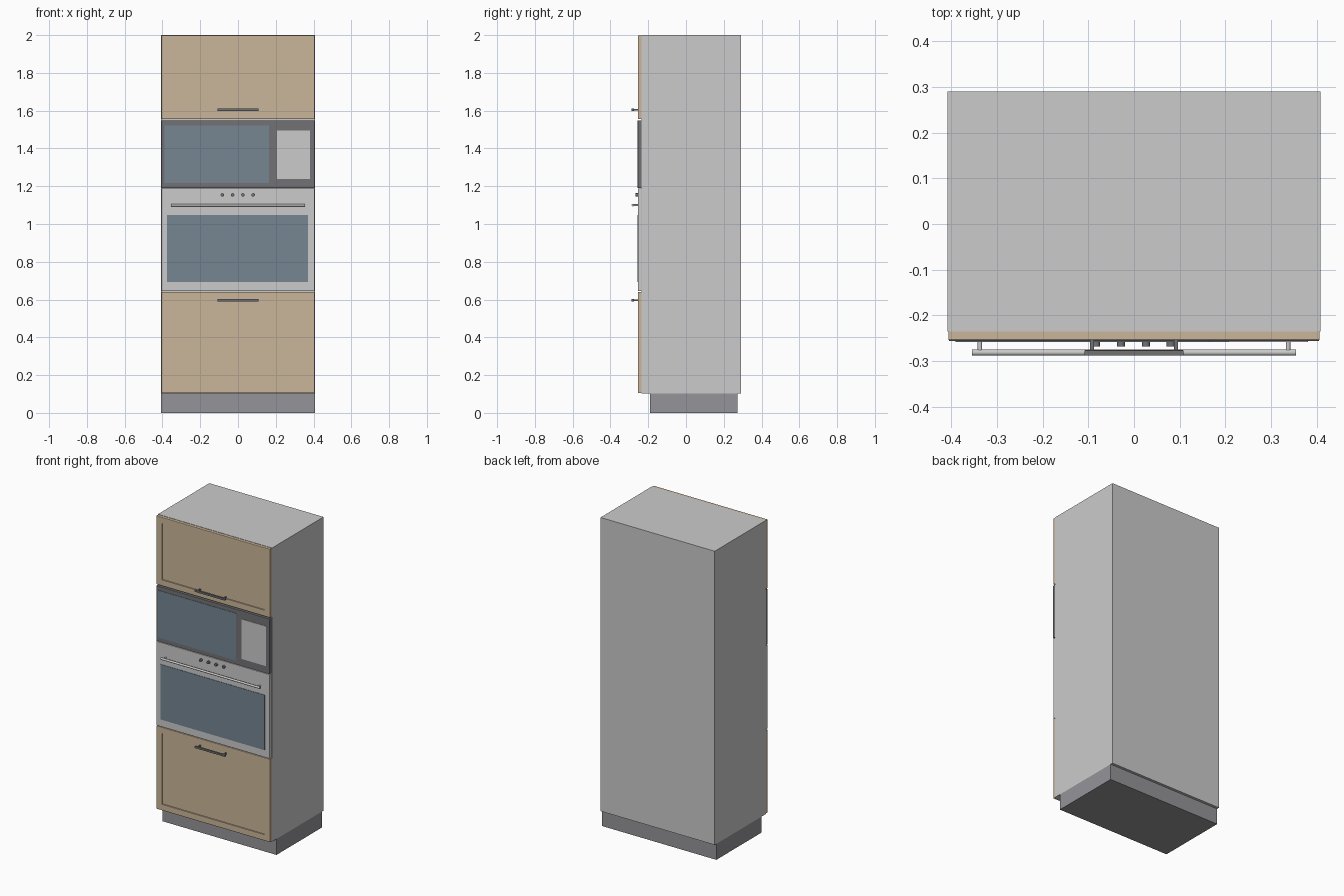
import bpy, bmesh, math

if "Cube" in bpy.data.objects:
    bpy.data.objects.remove(bpy.data.objects["Cube"])


def material(name, color):
    m = bpy.data.materials.new(name)
    m.diffuse_color = color
    m.use_nodes = True
    m.node_tree.nodes["Principled BSDF"].inputs["Base Color"].default_value = m.diffuse_color
    return m


WOOD = material("light_wood", (0.60, 0.47, 0.32, 1))
GLASS = material("dark_glass", (0.18, 0.24, 0.29, 1))
DARK = material("dark_metal", (0.17, 0.17, 0.18, 1))
PLINTH = material("plinth_grey", (0.30, 0.30, 0.32, 1))


def finish(name, bm, mat=None):
    me = bpy.data.meshes.new(name)
    bm.to_mesh(me)
    bm.free()
    ob = bpy.data.objects.new(name, me)
    bpy.context.collection.objects.link(ob)
    if mat:
        me.materials.append(mat)
    return ob


def box_bm(x, y, z):
    bm = bmesh.new()
    bmesh.ops.create_cube(bm, size=1)
    for v in bm.verts:
        v.co = [r[0] if c < 0 else r[1] for r, c in zip((x, y, z), v.co)]
    return bm


def box(name, x, y, z, mat=None, bevel=0):
    ob = finish(name, box_bm(x, y, z), mat)
    if bevel:
        mod = ob.modifiers.new("edge", "BEVEL")
        mod.width, mod.segments = bevel, 2
    return ob


def rod(name, p, radius, length, axis, mat=None, sides=20):
    rot = (0, math.pi / 2, 0) if axis == "x" else (math.pi / 2, 0, 0)
    bpy.ops.mesh.primitive_cylinder_add(vertices=sides, radius=radius, depth=length,
                                        location=p, rotation=rot)
    ob = bpy.context.object
    ob.name = name
    bpy.ops.object.shade_smooth_by_angle()
    if mat:
        ob.data.materials.append(mat)
    return ob


def door(name, z):
    # framed front with a shallow recessed panel
    bm = box_bm((-0.406, 0.406), (-0.254, -0.235), z)
    bm.normal_update()
    front = min(bm.faces, key=lambda f: f.calc_center_median().y)
    rim = list(front.edges)
    bmesh.ops.inset_region(bm, faces=[front], thickness=0.056)
    bmesh.ops.inset_region(bm, faces=[front], thickness=0.001, depth=-0.006)
    bmesh.ops.bevel(bm, geom=rim, offset=0.003, segments=2, affect="EDGES", profile=0.5)
    return finish(name, bm, WOOD)


def pull(name, z):
    # flat bar handle on two posts
    box(name + "_bar", (-0.108, 0.108), (-0.288, -0.276), (z - 0.006, z + 0.006), DARK, 0.001)
    for side, x in (("left", -0.092), ("right", 0.092)):
        box(f"{name}_post_{side}", (x - 0.004, x + 0.004), (-0.278, -0.252),
            (z - 0.004, z + 0.004), DARK)


# cabinet and plinth
box("cabinet_body", (-0.408, 0.408), (-0.235, 0.29), (0.103, 2.0))
box("plinth", (-0.408, 0.408), (-0.19, 0.273), (0, 0.103), PLINTH)

# cabinet doors and handles
door("upper_door", (1.555, 1.998))
door("lower_door", (0.105, 0.641))
pull("upper_handle", 1.605)
pull("lower_handle", 0.596)

# microwave
box("microwave_front", (-0.405, 0.405), (-0.256, -0.235), (1.191, 1.548), DARK, 0.002)
box("microwave_window", (-0.39, 0.165), (-0.258, -0.25), (1.217, 1.522), GLASS)
box("microwave_control_panel", (0.207, 0.38), (-0.258, -0.25), (1.238, 1.495))

# oven
box("oven_front", (-0.405, 0.405), (-0.255, -0.235), (0.645, 1.188), None, 0.002)
box("oven_window", (-0.375, 0.37), (-0.2575, -0.25), (0.692, 1.048), GLASS)
rod("oven_handle_bar", (0, -0.281, 1.1), 0.007, 0.708, "x")
for side, x in (("left", -0.337), ("right", 0.337)):
    rod(f"oven_handle_post_{side}", (x, -0.266, 1.1), 0.005, 0.03, "y")
for i in range(4):
    rod(f"oven_knob_{i + 1}", (-0.083 + i * 0.0545, -0.259, 1.154), 0.009, 0.018, "y", DARK)
